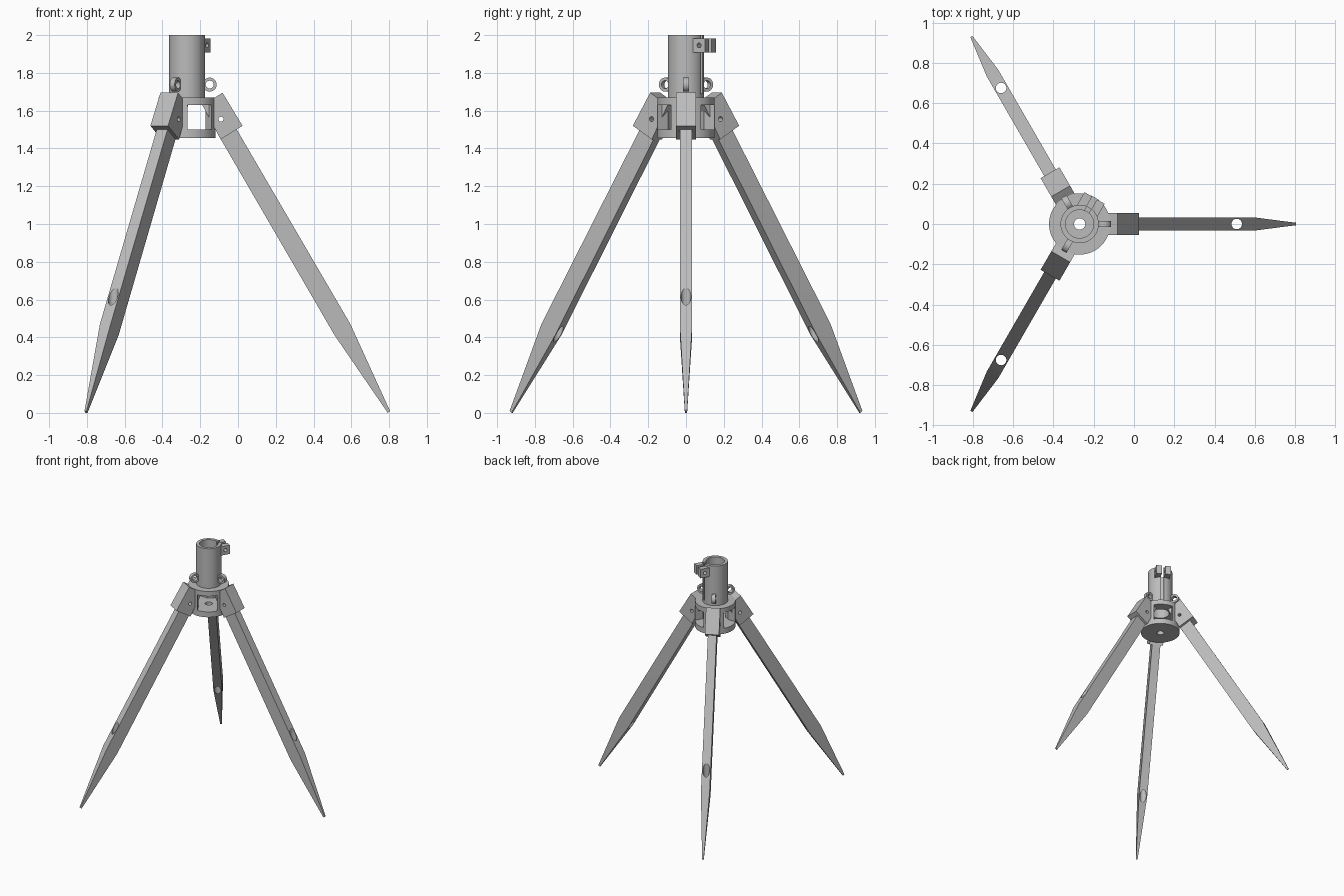
import bpy, bmesh
from math import radians, pi
from mathutils import Matrix, Vector

cube = bpy.data.objects.get("Cube")
if cube:
    bpy.data.objects.remove(cube, do_unlink=True)

HUB_X = -0.27          # the hub axis; parts are built around the origin first
LEG_ANGLES = (0, 120, 240)
WINDOW_ANGLES = (60, 180, 300)

grey = bpy.data.materials.new("grey metal")
grey.use_nodes = True
grey.diffuse_color = (0.5, 0.5, 0.5, 1)
grey.node_tree.nodes["Principled BSDF"].inputs["Base Color"].default_value = (0.5, 0.5, 0.5, 1)


def make(name, bm):
    bmesh.ops.recalc_face_normals(bm, faces=bm.faces)
    mesh = bpy.data.meshes.new(name)
    bm.to_mesh(mesh)
    bm.free()
    mesh.materials.append(grey)
    obj = bpy.data.objects.new(name, mesh)
    bpy.context.collection.objects.link(obj)
    return obj


def cylinder(name, radius, z0, z1, x=0.0):
    bm = bmesh.new()
    bmesh.ops.create_cone(bm, cap_ends=True, segments=48, radius1=radius, radius2=radius,
                          depth=z1 - z0, matrix=Matrix.Translation((x, 0, (z0 + z1) / 2)))
    return make(name, bm)


def cross_cylinder(name, radius, x, z, half):
    """Cylinder whose axis runs along y."""
    bm = bmesh.new()
    bmesh.ops.create_cone(bm, cap_ends=True, segments=32, radius1=radius, radius2=radius, depth=2 * half,
                          matrix=Matrix.Translation((x, 0, z)) @ Matrix.Rotation(pi / 2, 4, 'X'))
    return make(name, bm)


def box(name, low, high, angle=0):
    low, high = Vector(low), Vector(high)
    bm = bmesh.new()
    bmesh.ops.create_cube(bm, size=1, matrix=Matrix.Rotation(radians(angle), 4, 'Z')
                          @ Matrix.Translation((low + high) / 2) @ Matrix.Diagonal((*(high - low), 1)))
    return make(name, bm)


def loft(name, sections):
    """Join rectangles given as outer (x, z), inner (x, z) and half width."""
    bm = bmesh.new()
    rings = [[bm.verts.new((p[0], y, p[1])) for p, y in ((o, -w), (o, w), (i, w), (i, -w))]
             for o, i, w in sections]
    for a, b in zip(rings, rings[1:]):
        for k in range(4):
            n = (k + 1) % 4
            bm.faces.new((a[k], a[n], b[n], b[k]))
    bm.faces.new(rings[0])
    bm.faces.new(rings[-1])
    return make(name, bm)


def cut(target, *cutters):
    for cutter in cutters:
        mod = target.modifiers.new("cut", 'BOOLEAN')
        mod.operation = 'DIFFERENCE'
        mod.solver = 'EXACT'
        mod.object = cutter
    graph = bpy.context.evaluated_depsgraph_get()
    mesh = bpy.data.meshes.new_from_object(target.evaluated_get(graph))
    target.modifiers.clear()
    target.data = mesh
    for cutter in cutters:
        bpy.data.objects.remove(cutter, do_unlink=True)


def smooth(obj):
    bpy.ops.object.select_all(action='DESELECT')
    obj.select_set(True)
    bpy.context.view_layer.objects.active = obj
    bpy.ops.object.shade_smooth_by_angle(angle=radians(30))


def place(obj, angles):
    """Set the part on the hub axis and repeat it around it."""
    smooth(obj)
    base = obj.name
    for n, angle in enumerate(angles):
        part = obj if n == 0 else obj.copy()
        if n:
            bpy.context.collection.objects.link(part)
        if len(angles) > 1:
            part.name = f"{base}_{n + 1}"
        part.location.x = HUB_X
        part.rotation_euler.z = radians(angle)


# Hollow hub with three windows and a drain hole
hub = cylinder("hub", 0.152, 1.455, 1.67)
cut(hub,
    cylinder("cavity", 0.1, 1.5, 1.63),
    cylinder("bore", 0.07, 1.55, 1.8),
    cylinder("drain", 0.028, 1.4, 1.55),
    *[box("window", (0.03, -0.073, 1.5), (0.25, 0.073, 1.63), a) for a in WINDOW_ANGLES])
place(hub, [0])

# Socket tube, slit on one side for clamping
socket = cylinder("socket_tube", 0.095, 1.665, 2.0)
cut(socket, cylinder("bore", 0.07, 1.6, 2.1),
    box("slit", (0.03, -0.012, 1.69), (0.2, 0.012, 2.1)))
place(socket, [60])

# Pair of clamp ears with a bolt hole
for side, name in ((-1, "clamp_ear_right"), (1, "clamp_ear_left")):
    y0, y1 = sorted((side * 0.014, side * 0.058))
    ear = box(name, (0.073, y0, 1.908), (0.149, y1, 1.982))
    cut(ear, cross_cylinder("bolt_hole", 0.013, 0.113, 1.946, 0.2))
    place(ear, [60])

# Eyelets above the brackets
eyelet = cross_cylinder("eyelet", 0.037, 0.12, 1.738, 0.015)
cut(eyelet, cross_cylinder("eye", 0.021, 0.12, 1.738, 0.1))
place(eyelet, LEG_ANGLES)

# Tilted leg brackets with a pin hole
bracket = loft("leg_bracket", [((0.188, 1.695), (0.082, 1.628), 0.054),
                               ((0.294, 1.52), (0.178, 1.448), 0.054)])
cut(bracket, cross_cylinder("pin_hole", 0.013, 0.18, 1.555, 0.2))
place(bracket, LEG_ANGLES)

# Legs with pointed feet and an upright hole near the foot
leg = loft("leg", [((0.262, 1.503), (0.177, 1.452), 0.033),
                   ((0.865, 0.47), (0.78, 0.413), 0.033),
                   ((1.075, 0.01), (1.063, 0.0), 0.006)])
cut(leg, cylinder("foot_hole", 0.026, 0.2, 0.9, 0.78))
place(leg, LEG_ANGLES)
